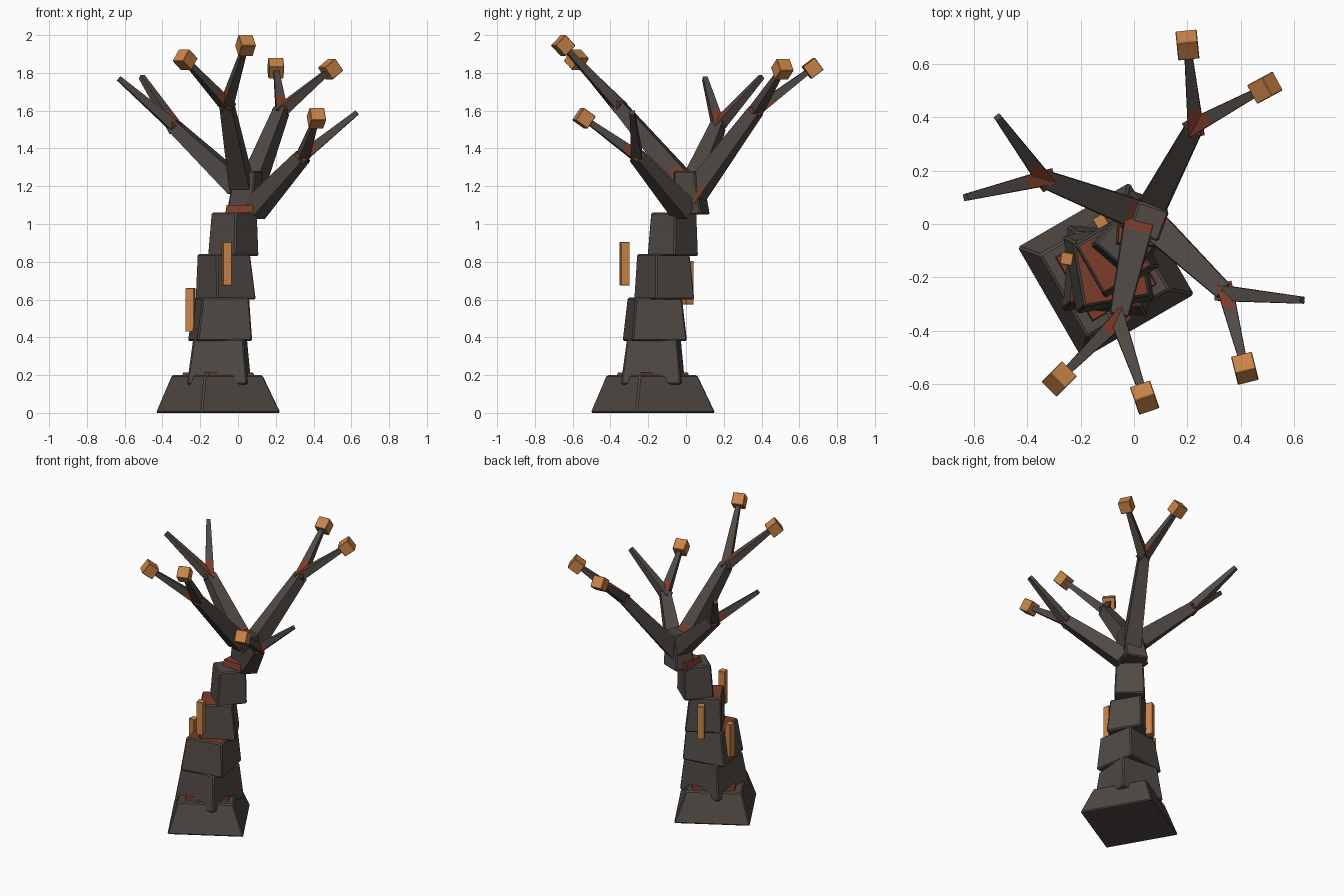
import bpy, bmesh, math
from mathutils import Vector, Matrix

if "Cube" in bpy.data.objects:
    bpy.data.objects.remove(bpy.data.objects["Cube"], do_unlink=True)


def material(name, rgb):
    m = bpy.data.materials.new(name)
    m.use_nodes = True
    m.diffuse_color = (*rgb, 1)
    m.node_tree.nodes["Principled BSDF"].inputs["Base Color"].default_value = (*rgb, 1)
    return m


BARK = material("dark bark", (0.08, 0.067, 0.058))
EMBER = material("ember red", (0.2, 0.045, 0.024))
AMBER = material("amber orange", (0.58, 0.23, 0.065))


def loft(name, rings, mats, bevel=0.0, paint=None):
    """Skin square rings of (centre, half width, orientation); paint picks ember faces."""
    bm = bmesh.new()
    loops = []
    for centre, half, turn in rings:
        corners = ((-1, -1), (1, -1), (1, 1), (-1, 1))
        loops.append([bm.verts.new(Vector(centre) + turn @ Vector((a * half, b * half, 0)))
                      for a, b in corners])
    bm.faces.new(loops[0][::-1])
    bm.faces.new(loops[-1])
    for low, high in zip(loops, loops[1:]):
        for i in range(4):
            j = (i + 1) % 4
            bm.faces.new((low[i], low[j], high[j], high[i]))
    if bevel:
        bmesh.ops.bevel(bm, geom=bm.edges[:], offset=bevel, segments=1, affect='EDGES')
    bm.normal_update()
    if paint:
        for f in bm.faces:
            f.material_index = 1 if paint(f) else 0
    mesh = bpy.data.meshes.new(name)
    bm.to_mesh(mesh)
    bm.free()
    for m in mats:
        mesh.materials.append(m)
    ob = bpy.data.objects.new(name, mesh)
    bpy.context.collection.objects.link(ob)
    return ob


def block(name, z0, z1, c0, c1, h0, h1, turn, mats, bevel=0.0, paint=None):
    rot = Matrix.Rotation(math.radians(turn), 3, 'Z')
    return loft(name, [((*c0, z0), h0, rot), ((*c1, z1), h1, rot)], mats, bevel, paint)


def limb(name, a, b, w0, w1, glow=0.0, toward=None):
    """Tapered square limb, with an ember patch at its root facing a direction."""
    a, b = Vector(a), Vector(b)
    turn = (b - a).to_track_quat('Z', 'Y').to_matrix()
    steps = (0, glow, 1) if glow else (0, 1)
    rings = [(a.lerp(b, t), w0 + (w1 - w0) * t, turn) for t in steps]

    def paint(f):
        near_root = (f.calc_center_median() - a).length < (b - a).length * glow
        return near_root and f.normal.dot(toward) > 0.3
    return loft(name, rings, (BARK, EMBER), paint=paint if glow else None)


# Twisting trunk of stacked tapered blocks
def ledge(f):
    return f.normal.z > 0.9


TIERS = [
    ("trunk_base", 0, 0.2, (-0.105, -0.175), (-0.11, -0.18), 0.244, 0.178, 30, None),
    ("trunk_tier_1", 0.15, 0.39, (-0.1, -0.175), (-0.095, -0.17), 0.16, 0.134, -4, ledge),
    ("trunk_tier_2", 0.38, 0.61, (-0.095, -0.165), (-0.085, -0.165), 0.148, 0.125, 10, ledge),
    ("trunk_tier_3", 0.6, 0.84, (-0.065, -0.115), (-0.075, -0.12), 0.119, 0.104, 30, ledge),
    ("trunk_tier_4", 0.83, 1.06, (-0.025, -0.07), (-0.02, -0.065), 0.098, 0.088, 49, None),
    ("trunk_crown", 1.05, 1.28, (0.03, 0.035), (0.055, 0.01), 0.073, 0.06, -20, None),
]
for name, z0, z1, c0, c1, h0, h1, turn, rule in TIERS:
    block(name, z0, z1, c0, c1, h0, h1, turn, (BARK, EMBER), 0.008, rule)

# Glowing seams between blocks
block("base_seam", 0.19, 0.215, (-0.105, -0.175), (-0.105, -0.175), 0.142, 0.135, 30, (EMBER,))
block("crown_seam", 1.05, 1.1, (0.01, -0.01), (0.015, -0.005), 0.074, 0.07, -4, (EMBER,))

# Branches: root, fork, then each twig tip and whether it carries a bud
BRANCHES = {
    "left_rear": ((0.05, 0.03, 1.14), (0.23, 0.37, 1.6),
                  [((0.2, 0.67, 1.825), True), ((0.49, 0.51, 1.82), True)]),
    "right_rear": ((0.0, 0.04, 1.2), (-0.34, 0.17, 1.52),
                   [((-0.51, 0.4, 1.78), False), ((-0.63, 0.1, 1.77), False)]),
    "front": ((0.015, -0.01, 1.22), (-0.06, -0.36, 1.63),
              [((-0.28, -0.58, 1.87), True), ((0.04, -0.65, 1.945), True)]),
    "left_front": ((0.08, -0.01, 1.07), (0.345, -0.26, 1.36),
                   [((0.415, -0.54, 1.56), True), ((0.63, -0.285, 1.59), False)]),
}
for side, (root, fork, twigs) in BRANCHES.items():
    limb(side + "_branch", root, fork, 0.055, 0.033, 0.15, Vector((0.3, -0.3, 0.9)))
    tips = [Vector(t) for t, _ in twigs]
    for i, (tip, bud) in enumerate(twigs):
        along = (Vector(tip) - Vector(fork)).normalized()
        start = Vector(fork) - along * 0.03
        across = (tips[1 - i] - tips[i]).normalized()
        limb(f"{side}_twig_{i + 1}", start, tip, 0.03, 0.013, 0.3, across)
        if bud:
            turn = along.to_track_quat('Z', 'Y').to_matrix()
            ends = [(Vector(tip) + along * s, 0.04, turn) for s in (-0.04, 0.04)]
            loft(f"{side}_bud_{i + 1}", ends, (AMBER,), 0.003)

# Upright crystal bars beside the trunk
for i, (x, y, z, turn) in enumerate([(-0.06, -0.325, 0.675, 10),
                                     (-0.252, -0.13, 0.43, -10),
                                     (-0.125, 0.01, 0.575, 30)]):
    block(f"crystal_bar_{i + 1}", z, z + 0.23, (x, y), (x, y), 0.023, 0.023, turn, (AMBER,), 0.002)
